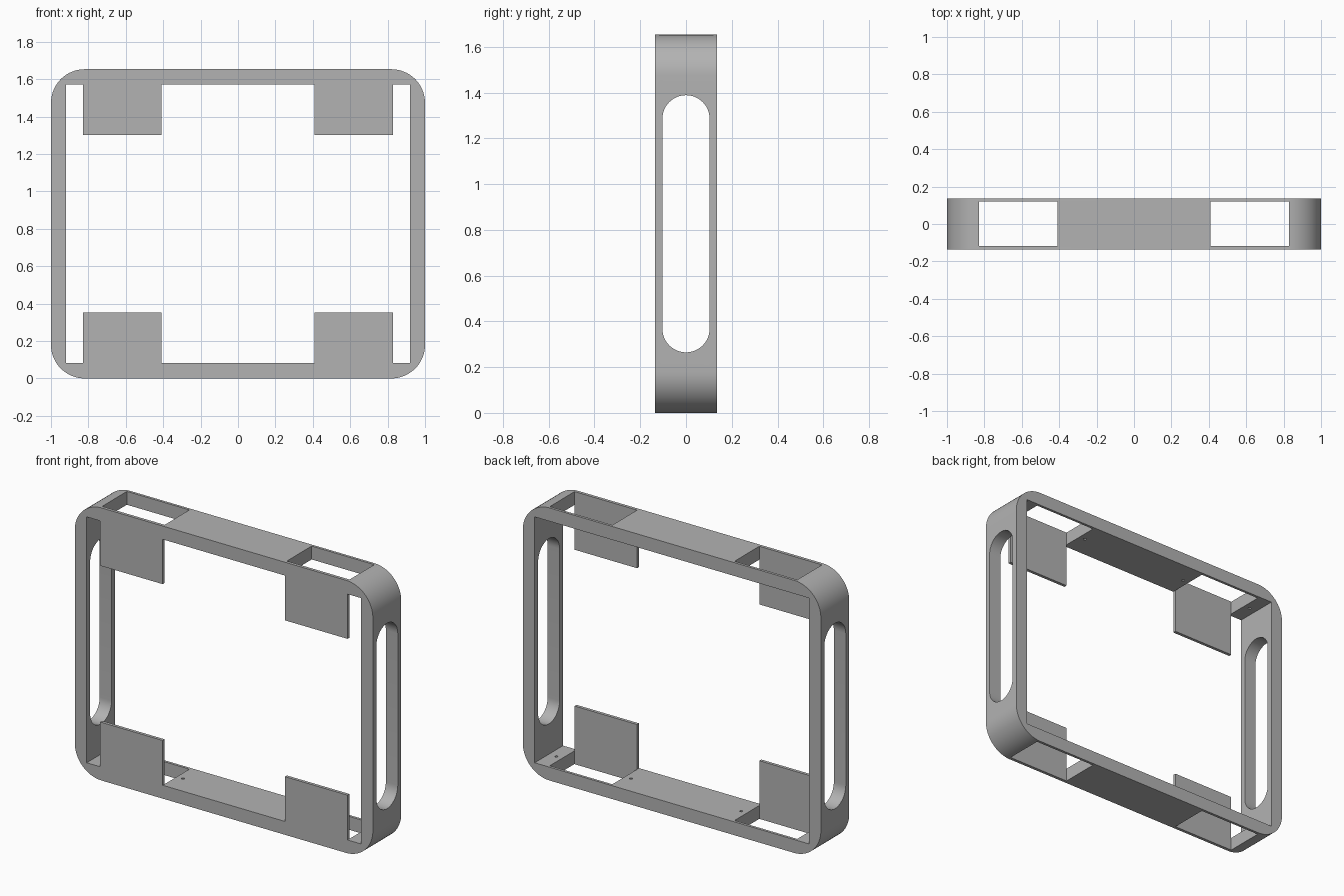
import bpy, bmesh
from math import sin, cos, pi
from mathutils import Vector

old = bpy.data.objects.get("Cube")
if old:
    bpy.data.objects.remove(old, do_unlink=True)

HEIGHT, DEPTH = 1.653, 0.272
MID = HEIGHT / 2
PLATE_BACK = -0.117            # rear surface of the retaining tabs
IN_X, IN_Z = 0.92, MID - 0.081  # half size of the inner opening
TAB_IN, TAB_OUT, TAB_Z = 0.41, 0.83, 0.474

grey = bpy.data.materials.new("plain_grey")
grey.use_nodes = True
colour = (0.45, 0.45, 0.45, 1)
grey.diffuse_color = colour
grey.node_tree.nodes["Principled BSDF"].inputs["Base Color"].default_value = colour


def rounded(hw, hh, r, steps):
    """Rounded rectangle outline centred on the origin."""
    pts = []
    for q, (sx, sy) in enumerate([(1, 1), (-1, 1), (-1, -1), (1, -1)]):
        for i in range(steps + 1):
            a = (q + i / steps) * pi / 2
            pts.append((sx * (hw - r) + r * cos(a), sy * (hh - r) + r * sin(a)))
    return pts


def prism(name, pts, lo, hi, axis, centre=(0, 0, 0)):
    """Extrude a flat outline along one axis."""
    place = {"x": lambda u, v, w: (w, u, v),
             "y": lambda u, v, w: (u, w, v),
             "z": lambda u, v, w: (u, v, w)}[axis]
    bm = bmesh.new()
    base = [bm.verts.new(Vector(place(u, v, lo)) + Vector(centre)) for u, v in pts]
    face = bm.faces.new(base)
    top = bmesh.ops.extrude_face_region(bm, geom=[face])["geom"]
    bmesh.ops.translate(bm, vec=place(0, 0, hi - lo),
                        verts=[g for g in top if isinstance(g, bmesh.types.BMVert)])
    bmesh.ops.remove_doubles(bm, verts=bm.verts, dist=1e-5)
    bmesh.ops.recalc_face_normals(bm, faces=bm.faces)
    mesh = bpy.data.meshes.new(name)
    bm.to_mesh(mesh)
    bm.free()
    mesh.materials.append(grey)
    obj = bpy.data.objects.new(name, mesh)
    bpy.context.collection.objects.link(obj)
    return obj


def rect(u0, u1, v0, v1):
    return [(u0, v0), (u1, v0), (u1, v1), (u0, v1)]


def cut(target, cutter):
    cutter.hide_render = True
    mod = target.modifiers.new("cut", "BOOLEAN")
    mod.operation, mod.solver, mod.object = "DIFFERENCE", "EXACT", cutter
    bpy.context.view_layer.objects.active = target
    bpy.ops.object.modifier_apply(modifier=mod.name)
    bpy.data.objects.remove(cutter, do_unlink=True)


# Rounded solid block that becomes the frame
frame = prism("frame", rounded(1, MID, 0.18, 16), -DEPTH / 2, DEPTH / 2, "y", (0, 0, MID))

# Main opening from the back, leaving a thin front skin
cut(frame, prism("opening_cutter", rect(-IN_X, IN_X, -IN_Z, IN_Z),
                 PLATE_BACK, 0.3, "y", (0, 0, MID)))

# Front skin trimmed so that only the four tabs remain
quarter = [(IN_X, IN_Z), (TAB_OUT, IN_Z), (TAB_OUT, TAB_Z), (TAB_IN, TAB_Z), (TAB_IN, IN_Z)]
outline = (quarter + [(-x, z) for x, z in reversed(quarter)]
           + [(-x, -z) for x, z in quarter] + [(x, -z) for x, z in reversed(quarter)])
cut(frame, prism("tab_cutter", outline, -0.3, 0, "y", (0, 0, MID)))

# Windows through the top and bottom bars, behind the tabs
for side in (-1, 1):
    x0, x1 = sorted((side * TAB_IN, side * TAB_OUT))
    cut(frame, prism("window_cutter", rect(x0, x1, PLATE_BACK, 0.12), -0.1, HEIGHT + 0.1, "z"))

# Long rounded slot through both side walls
cut(frame, prism("slot_cutter", rounded(0.103, 0.562, 0.1029, 12), -1.2, 1.2, "x", (0, 0, MID)))

# Small blind screw holes on either side of each window
for x in (-0.87, -0.37, 0.37, 0.87):
    cut(frame, prism("screw_hole_cutter", rounded(0.009, 0.009, 0.009, 3),
                     0.035, HEIGHT - 0.035, "z", (x, 0, 0)))

# Smooth the curved surfaces, keep edges crisp
bpy.ops.object.select_all(action="DESELECT")
frame.select_set(True)
bpy.context.view_layer.objects.active = frame
bpy.ops.object.shade_smooth_by_angle(angle=pi / 6)
